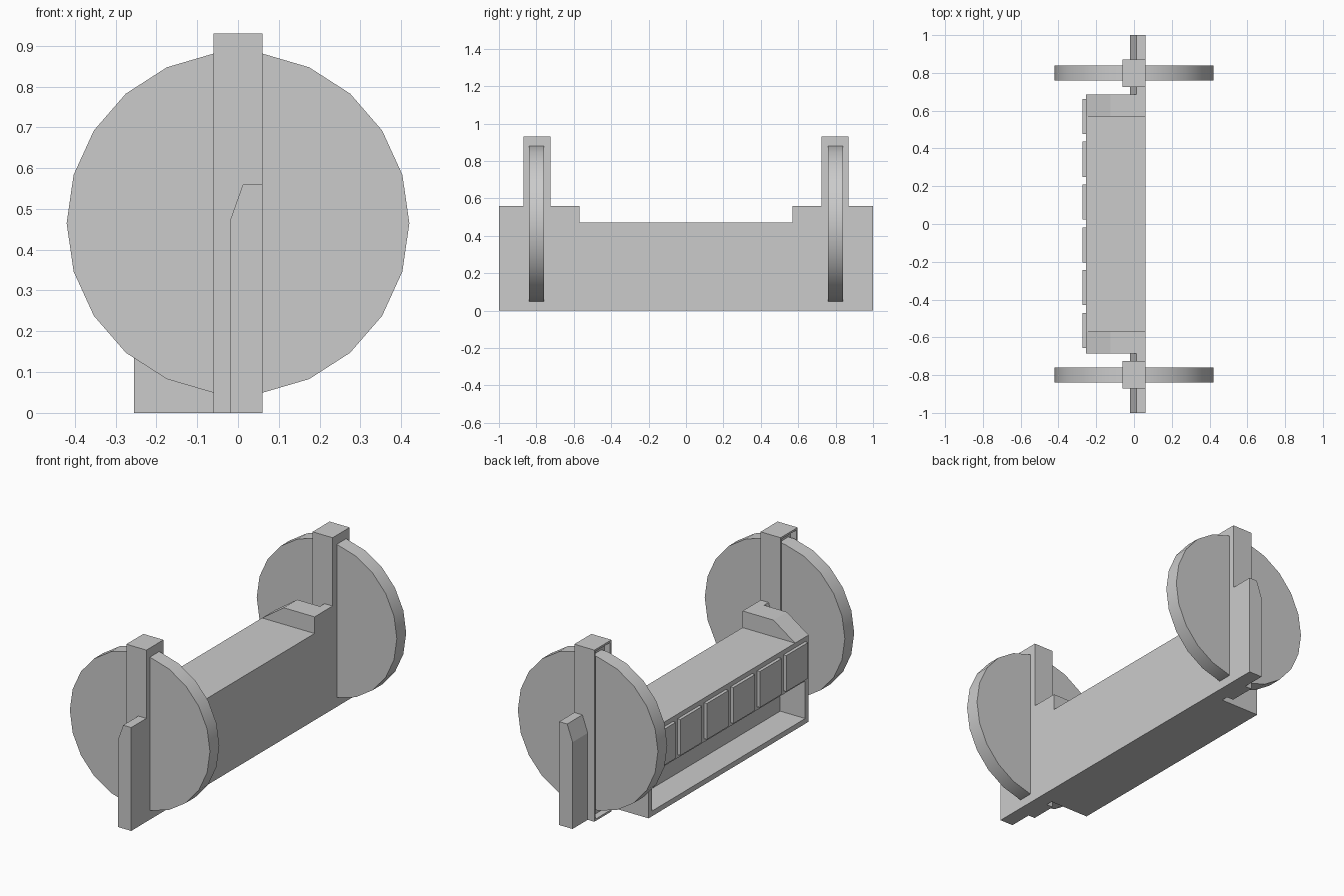
import bpy, bmesh
from math import cos, sin, pi, radians

if "Cube" in bpy.data.objects:
    bpy.data.objects.remove(bpy.data.objects["Cube"], do_unlink=True)

grey = bpy.data.materials.new("plain grey")
grey.use_nodes = True
grey.diffuse_color = (0.6, 0.6, 0.6, 1)
grey.node_tree.nodes["Principled BSDF"].inputs["Base Color"].default_value = (0.6, 0.6, 0.6, 1)


def finish(bm, name):
    bmesh.ops.recalc_face_normals(bm, faces=bm.faces)
    mesh = bpy.data.meshes.new(name)
    bm.to_mesh(mesh)
    bm.free()
    mesh.materials.append(grey)
    obj = bpy.data.objects.new(name, mesh)
    bpy.context.collection.objects.link(obj)
    return obj


def extrude(points, y0, y1):
    """Solid made by sweeping an x-z profile from y0 to y1."""
    bm = bmesh.new()
    face = bm.faces.new([bm.verts.new((x, y0, z)) for x, z in points])
    new = bmesh.ops.extrude_face_region(bm, geom=[face])["geom"]
    bmesh.ops.translate(bm, vec=(0, y1 - y0, 0),
                        verts=[v for v in new if isinstance(v, bmesh.types.BMVert)])
    bmesh.ops.recalc_face_normals(bm, faces=bm.faces)
    return bm


def box(x0, x1, y0, y1, z0, z1):
    return extrude([(x0, z0), (x1, z0), (x1, z1), (x0, z1)], y0, y1)


def recess(bm, border, depth):
    """Hollow out the lowest face that looks towards -x."""
    bm.normal_update()
    face = min((f for f in bm.faces if f.normal.x < -0.9),
               key=lambda f: f.calc_center_median().z)
    bmesh.ops.inset_region(bm, faces=[face], thickness=border)
    rim = bmesh.ops.extrude_face_region(bm, geom=[face])["geom"]
    bmesh.ops.translate(bm, vec=(depth, 0, 0),
                        verts=[v for v in rim if isinstance(v, bmesh.types.BMVert)])
    if face.is_valid:
        bmesh.ops.delete(bm, geom=[face], context="FACES_ONLY")


# Main body with a long open tray in its lower half
body = box(-0.255, 0.06, -0.685, 0.685, 0, 0.47)
bmesh.ops.bisect_plane(body, geom=body.verts[:] + body.edges[:] + body.faces[:],
                       plane_co=(0, 0, 0.26), plane_no=(0, 0, 1))
recess(body, 0.04, 0.15)
finish(body, "body")

# Row of raised panels above the tray
for i in range(6):
    y = (i - 2.5) * 0.2265 + 0.003
    finish(box(-0.272, -0.255, y - 0.093, y + 0.093, 0.25, 0.445), f"panel_{i + 1}")

# Matching parts at both ends
wheel_outline = [(0.42 * cos(i * pi / 11), 0.465 + 0.42 * sin(i * pi / 11)) for i in range(22)]
shoulder_outline = [(-0.255, 0.47), (0.06, 0.47), (0.06, 0.56), (-0.125, 0.56)]
plate_outline = [(-0.02, 0), (0.06, 0), (0.06, 0.56), (0.012, 0.56), (-0.02, 0.47)]
for side, end in ((-1, "front"), (1, "back")):
    finish(extrude(shoulder_outline, side * 0.57, side * 0.685), f"{end}_shoulder")
    finish(extrude(plate_outline, side * 0.685, side), f"{end}_end_plate")

    post = box(-0.06, 0.06, side * 0.797 - 0.073, side * 0.797 + 0.073, 0, 0.93)
    recess(post, 0.015, 0.035)
    finish(post, f"{end}_post")

    wheel = finish(extrude(wheel_outline, side * 0.8 - 0.04, side * 0.8 + 0.04), f"{end}_wheel")
    bpy.ops.object.select_all(action="DESELECT")
    wheel.select_set(True)
    bpy.context.view_layer.objects.active = wheel
    bpy.ops.object.shade_smooth_by_angle(angle=radians(30))
